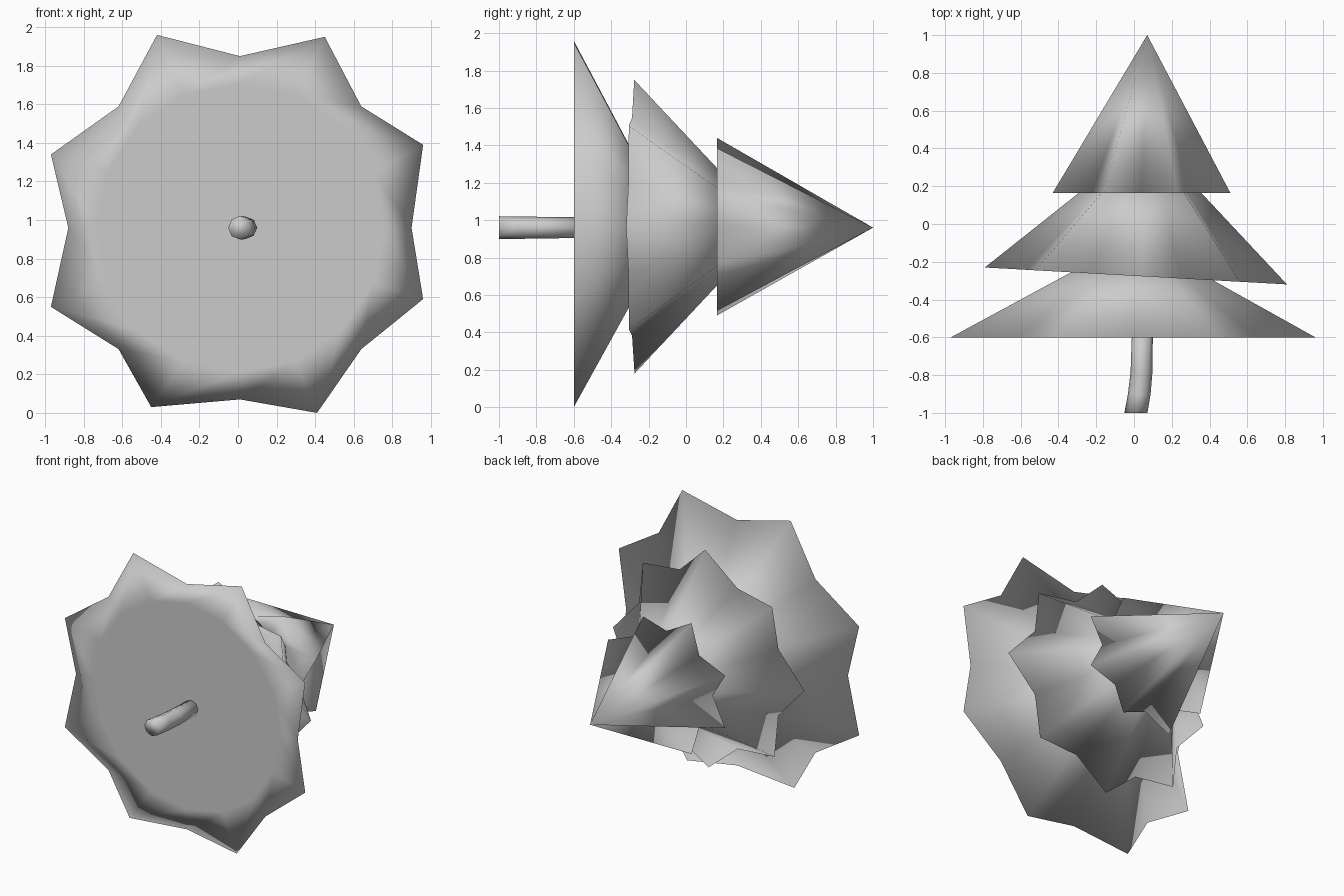
import bpy, bmesh
from math import sin, cos, radians
from mathutils import Vector

cube = bpy.data.objects.get("Cube")
if cube:
    bpy.data.objects.remove(cube, do_unlink=True)

grey = bpy.data.materials.new("plain grey")
grey.use_nodes = True
grey.diffuse_color = (0.6, 0.6, 0.6, 1)
grey.node_tree.nodes["Principled BSDF"].inputs["Base Color"].default_value = (0.6, 0.6, 0.6, 1)


def finish(bm, name):
    """Turn a bmesh into a smooth grey object."""
    bmesh.ops.recalc_face_normals(bm, faces=bm.faces)
    mesh = bpy.data.meshes.new(name)
    bm.to_mesh(mesh)
    bm.free()
    mesh.materials.append(grey)
    mesh.shade_smooth()
    obj = bpy.data.objects.new(name, mesh)
    bpy.context.collection.objects.link(obj)


def bridge(bm, a, b):
    n = len(a)
    for i in range(n):
        bm.faces.new((a[i], a[(i + 1) % n], b[(i + 1) % n], b[i]))


def fan(bm, ring, point):
    tip = bm.verts.new(point)
    for i, v in enumerate(ring):
        bm.faces.new((v, ring[(i + 1) % len(ring)], tip))


def branch_tier(name, centre, apex, tips, valley, valley_start, tilt=0.0):
    """Star-rimmed cone along y; tips are (x, z) offsets, counterclockwise."""
    bm = bmesh.new()
    c = Vector(centre)

    def at(x, z):
        return c + Vector((x, -tilt * x, z))

    rim, inner = [], []
    for i, (x, z) in enumerate(tips):
        a = radians(valley_start + 45 * i)
        rim.append(bm.verts.new(at(valley * cos(a), valley * sin(a))))
        rim.append(bm.verts.new(at(x, z)))
    for i in range(len(rim)):
        a = radians(valley_start + 22.5 * i)
        r = valley * 0.84
        inner.append(bm.verts.new(at(r * cos(a), r * sin(a))))
    fan(bm, rim, apex)
    bridge(bm, rim, inner)
    fan(bm, inner, c)
    finish(bm, name)


# Three tiers of branches
branch_tier("lower_branches", (0.01, -0.6, 0.96), (0.01, -0.07, 0.96),
            [(0.95, 0.43), (0.44, 0.99), (-0.43, 1.0), (-0.98, 0.38),
             (-0.98, -0.41), (-0.46, -0.93), (0.4, -0.96), (0.95, -0.37)],
            0.89, 0)
branch_tier("middle_branches", (0.01, -0.275, 0.965), (0.08, 0.46, 0.965),
            [(0.8, 0), (0.55, 0.54), (0.03, 0.785), (-0.53, 0.53),
             (-0.8, 0), (-0.55, -0.55), (0, -0.785), (0.54, -0.55)],
            0.63, -22.5, 0.056)
branch_tier("upper_branches", (0.04, 0.165, 0.96), (0.07, 1.0, 0.96),
            [(0.47, 0.18), (0.19, 0.425), (-0.2, 0.48), (-0.47, 0.17),
             (-0.47, -0.21), (-0.2, -0.47), (0.19, -0.445), (0.47, -0.19)],
            0.37, 0)

# Gently bent trunk
bm = bmesh.new()
rings = []
for x, y, r in [(0.01, -1, 0.061), (0.028, -0.9, 0.06), (0.04, -0.78, 0.058), (0.045, -0.55, 0.055)]:
    rings.append([bm.verts.new((x + r * cos(radians(45 * k)), y, 0.96 + r * sin(radians(45 * k))))
                  for k in range(8)])
for a, b in zip(rings, rings[1:]):
    bridge(bm, a, b)
bm.faces.new(rings[0])
bm.faces.new(rings[-1])
finish(bm, "trunk")
